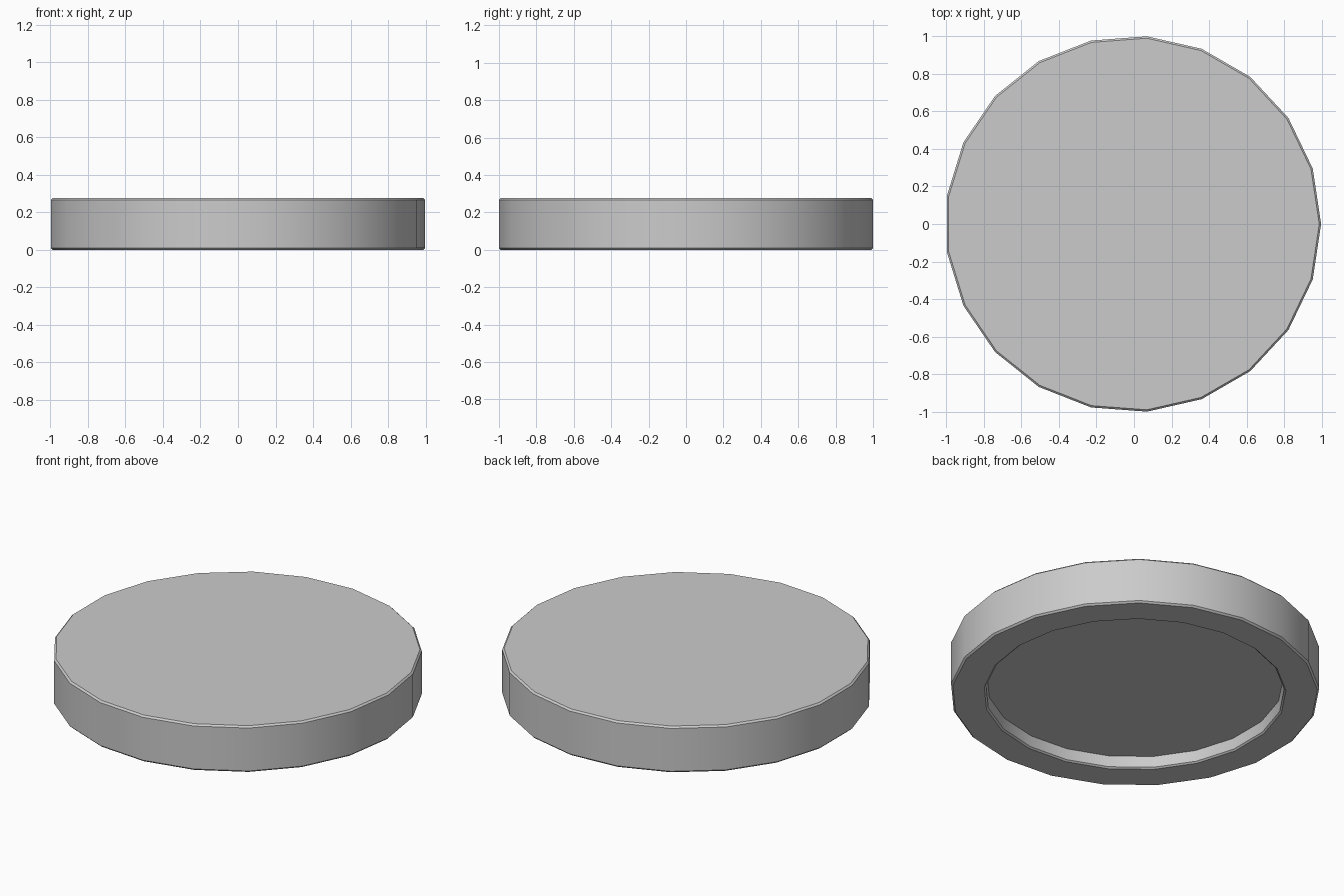
import bpy, bmesh, math

if "Cube" in bpy.data.objects:
    bpy.data.objects.remove(bpy.data.objects["Cube"])

SIDES = 21
# (radius, z) from the top edge, down the outside, under the rim and into the recess
PROFILE = [(0.993, 0.277), (1.003, 0.267), (1.003, 0.01), (0.993, 0.0),
           (0.822, 0.0), (0.812, 0.008), (0.806, 0.072)]
SHIFT_X = -0.0056  # centres the odd-sided outline

bm = bmesh.new()


def ring(radius, z):
    step = 2 * math.pi / SIDES
    return [bm.verts.new((radius * math.cos(i * step) + SHIFT_X,
                          radius * math.sin(i * step), z)) for i in range(SIDES)]


# Outer wall, rim and recess wall
rings = [ring(r, z) for r, z in PROFILE]
for a, b in zip(rings, rings[1:]):
    for i in range(SIDES):
        j = (i + 1) % SIDES
        bm.faces.new((a[i], b[i], b[j], a[j]))

# Flat top and recess floor
bm.faces.new(rings[0])
bm.faces.new(rings[-1][::-1])
bmesh.ops.recalc_face_normals(bm, faces=bm.faces[:])

mesh = bpy.data.meshes.new("round_lid")
bm.to_mesh(mesh)
bm.free()
lid = bpy.data.objects.new("round_lid", mesh)
bpy.context.collection.objects.link(lid)

# Smooth side wall, crisp edges
bpy.context.view_layer.objects.active = lid
lid.select_set(True)
bpy.ops.object.shade_smooth_by_angle(angle=math.radians(30))
